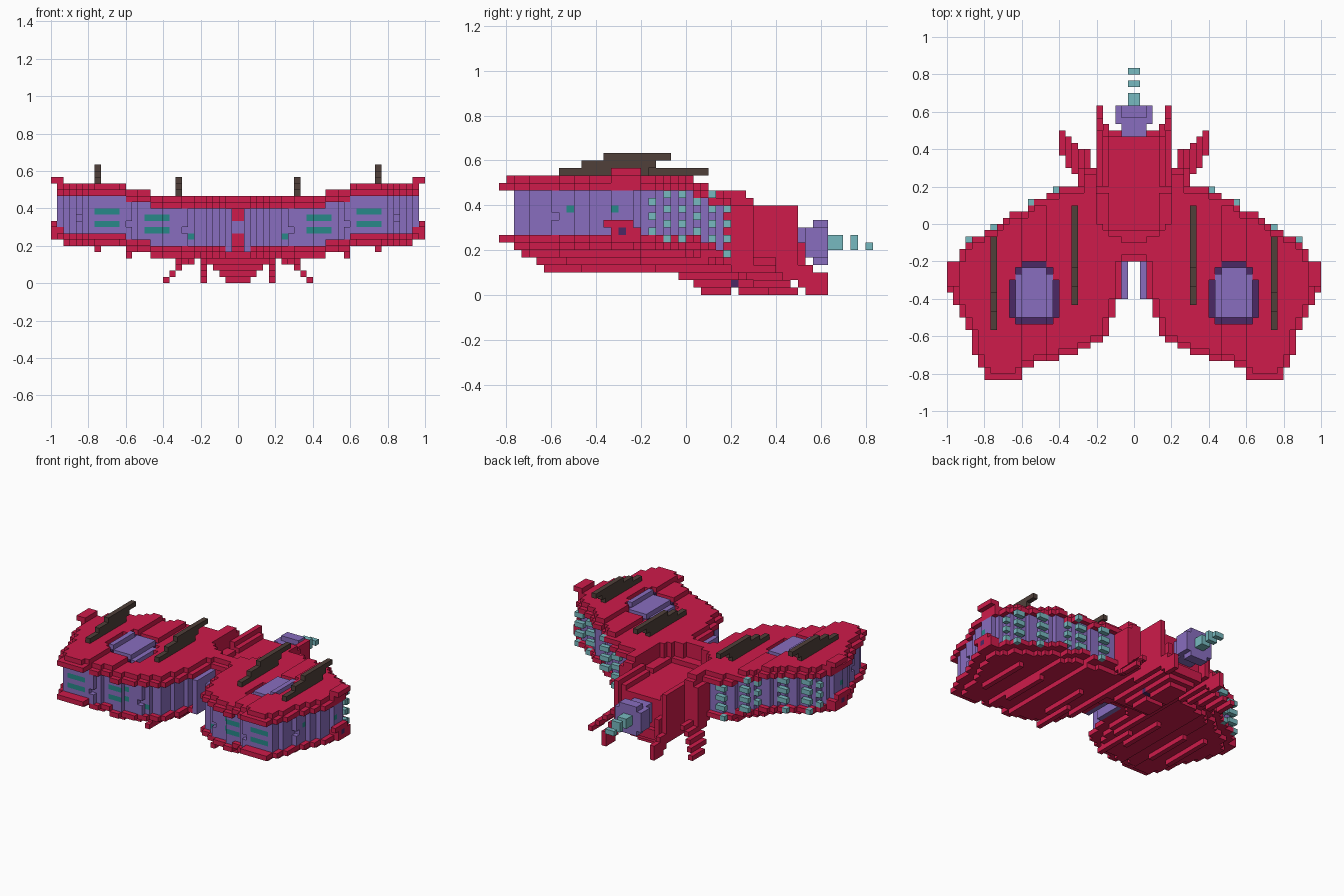
import bpy, bmesh

if "Cube" in bpy.data.objects:
    bpy.data.objects.remove(bpy.data.objects["Cube"])

U = 1 / 30  # block size


def material(name, r, g, b):
    m = bpy.data.materials.new(name)
    m.use_nodes = True
    m.diffuse_color = (r, g, b, 1)
    bsdf = next(n for n in m.node_tree.nodes if n.type == 'BSDF_PRINCIPLED')
    bsdf.inputs["Base Color"].default_value = (r, g, b, 1)
    bsdf.inputs["Roughness"].default_value = 0.8
    return m


RED = material("crimson", 0.62, 0.011, 0.069)
PURPLE = material("violet", 0.25, 0.155, 0.52)
DARK = material("dark violet", 0.069, 0.022, 0.13)
TEAL = material("pale teal", 0.185, 0.49, 0.525)
GLASS = material("deep teal", 0.02, 0.25, 0.25)
BROWN = material("dark brown", 0.08, 0.051, 0.042)

SIDES = {
    (1, 0, 0): ((1, 0, 0), (1, 1, 0), (1, 1, 1), (1, 0, 1)),
    (-1, 0, 0): ((0, 0, 0), (0, 0, 1), (0, 1, 1), (0, 1, 0)),
    (0, 1, 0): ((0, 1, 0), (0, 1, 1), (1, 1, 1), (1, 1, 0)),
    (0, -1, 0): ((0, 0, 0), (1, 0, 0), (1, 0, 1), (0, 0, 1)),
    (0, 0, 1): ((0, 0, 1), (1, 0, 1), (1, 1, 1), (0, 1, 1)),
    (0, 0, -1): ((0, 0, 0), (0, 1, 0), (1, 1, 0), (1, 0, 0)),
}


def blocks(name, half, mats, rule=lambda c, d: 0):
    """Mirror a set of block cells and skin only its exposed sides."""
    cells = half | {(-1 - i, j, k) for i, j, k in half}
    bm, verts = bmesh.new(), {}
    for c in sorted(cells):
        for d, corners in SIDES.items():
            if tuple(a + b for a, b in zip(c, d)) in cells:
                continue
            loop = []
            for q in corners:
                p = tuple(a + b for a, b in zip(c, q))
                if p not in verts:
                    verts[p] = bm.verts.new([v * U for v in p])
                loop.append(verts[p])
            bm.faces.new(loop).material_index = rule(c, d)
    mesh = bpy.data.meshes.new(name)
    bm.to_mesh(mesh)
    bm.free()
    for m in mats:
        mesh.materials.append(m)
    ob = bpy.data.objects.new(name, mesh)
    bpy.context.collection.objects.link(ob)


def box(x0, x1, y0, y1, z0, z1):
    return {(i, j, k) for i in range(x0, x1) for j in range(y0, y1) for k in range(z0, z1)}


def inset(area, n):
    """Shrink a plan area by n blocks; the centre line is not an edge."""
    for _ in range(n):
        area = {(i, j) for i, j in area if all(
            (max(a, 0), b) in area for a, b in ((i + 1, j), (i - 1, j), (i, j + 1), (i, j - 1)))}
    return area


def rise(i):
    """Wings climb in two steps towards the tips."""
    return 2 if i >= 18 else 1 if i >= 14 else 0


def layer(area, z0, z1):
    return {(i, j, k + rise(i)) for i, j in area for k in range(z0, z1)}


# Wing plan: inner and outer edge of each row from back to front
INNER = [0] * 12 + [2] * 6 + [3, 3, 3, 4, 4, 4, 5, 7, 9, 12, 16, 18, 18]
OUTER = [12, 14, 16, 17, 20, 21, 22, 24, 26, 27, 28, 28, 30, 30, 30, 30, 29, 29, 29,
         28, 28, 27, 27, 26, 26, 26, 26, 25, 25, 24, 24]
plan = {(i, 5 - r) for r, (a, b) in enumerate(zip(INNER, OUTER)) for i in range(a, b)}

# Stepped valley between the wings, open to the rear
valley = {(i, j) for j, w in zip(range(5, -4, -1), (6, 6, 6, 6, 6, 6, 5, 4, 2)) for i in range(w)}
valley_cut = {(i, j, k) for i, j in valley for k in range(11, 14)}
valley_cut |= {(i, j, 10) for i, j in valley if i < 4 and j > -2}

# Skylights set into the roof
frame_area = {(i, j) for i in range(12, 20) for j in range(-16, -6)}
frame_area -= {(i, j) for i in (12, 19) for j in (-16, -7, -8, -9)} | {(13, -7), (18, -7)}
glass_area = {(i, j) for i in range(13, 19) for j in range(-15, -7)} - {(13, -8), (18, -8)}
blocks("skylight_frames", layer(frame_area, 12, 13), [DARK])
blocks("skylights", layer(glass_area, 13, 14), [PURPLE])

# Roof with an overhanging eave and raised tips
roof_plan = {(i, j) for i, j in plan if i < 29}
roof = layer(roof_plan - frame_area, 12, 13) | layer(inset(plan, 1) - frame_area, 13, 14)
roof |= box(28, 30, -10, -6, 16, 17) | box(28, 29, -10, -6, 15, 16)
roof -= valley_cut
blocks("wing_roof", roof, [RED])

# Floor, lower tips with a dark port, and keel ridges
floor = layer(plan, 5, 6) | layer(inset(plan, 2), 4, 5)
floor |= box(28, 30, -10, -6, 8, 9) | box(29, 30, -11, -7, 9, 10)
for x, y0, y1, z in ((22, -17, -6, 5), (17, -16, -6, 4), (9, -14, -4, 3), (7, -19, -10, 3),
                     (5, -12, -1, 3)):
    floor |= box(x, x + 1, y0, y1, z, z + 1)
tip_port = (29, -9, 8)
blocks("wing_floor", floor - {tip_port}, [RED])
blocks("tip_ports", {tip_port}, [DARK])

# Walls with windows chosen by position
wall_area = {(i, j) for i, j in inset(plan, 1) if j > -24}
walls = layer(wall_area, 6, 12) | box(1, 2, -12, -6, 5, 12)
for i in (8, 17, 25):  # pilasters on the front
    j = min(b for a, b in wall_area if a == i) - 1
    walls |= layer({(i, j)}, 6, 12) - layer({(i, j)}, 8, 9)
walls -= valley_cut


def wall_rule(c, d):
    i, j, k = c
    i = i if i >= 0 else -1 - i
    if d[1] == -1 and j < -12:
        if (19 <= i < 23 and k in (9, 11)) or (11 <= i < 15 and k in (8, 10)):
            return 1
    if i == 7 and k == 7 and d[1] == -1:
        return 1
    if d[0] and i > 24 and j in (-16, -10) and k == 11:
        return 1
    return 2 if (i < 7 and j > -5) or (i < 2 and j > -7 and k not in (8, 9)) else 0


blocks("wing_walls", walls, [PURPLE, GLASS, RED], wall_rule)

# Zigzag ladders on the rear walls
ladders = set()
for i, j in ((26, -3), (22, -1), (16, 3), (12, 5)):
    for k in range(5 + rise(i), 13 + rise(i)):
        if k % 2:
            ladders |= box(i - 1, i + 1, j, j + 1, k, k + 1)
        else:
            ladders |= box(i, i + 2, j - 2, j - 1, k, k + 1)
blocks("rear_ladders", ladders - roof - floor - walls, [TEAL])

# Sheared roof fins: x, height, start and end of the top layer
fins = set()
for x, z, y, top_end in ((22, 16, -17, -2), (9, 14, -13, 3)):
    fins |= box(x, x + 1, y, y + 12, z, z + 1) | box(x, x + 1, y + 3, y + 13, z + 1, z + 2)
    fins |= box(x, x + 1, y + 6, top_end, z + 2, z + 3)
blocks("roof_fins", fins, [BROWN])

# Central hull: trough between side walls, over a tapering keel with a dark slot
hull = box(0, 6, 4, 14, 4, 10) | box(4, 5, 6, 14, 10, 11) | box(5, 6, 6, 15, 4, 12)
hull |= box(4, 5, 14, 16, 3, 7) | box(5, 6, 14, 17, 3, 4)
for z, w, y0, y1 in ((0, 2, 2, 13), (1, 3, 1, 14), (2, 4, -1, 15), (3, 6, -2, 15)):
    hull |= box(0, w, y0, y1, z, z + 1)
slot = box(0, 3, 6, 7, 1, 2)
blocks("central_hull", hull - slot - box(0, 2, 6, 7, 0, 1), [RED])
blocks("keel_slot", slot, [DARK])

# Tall buttresses beside the hull
buttresses = box(6, 8, 5, 8, 4, 14) | box(6, 8, 8, 9, 4, 13) | box(8, 9, 5, 9, 4, 12)
blocks("buttresses", buttresses, [RED])

# Rear prongs and splayed claws
prongs = box(5, 6, 7, 19, 2, 3) | box(5, 6, 15, 19, 1, 2) | box(5, 6, 16, 19, 0, 1)
for x, y0, y1, z in ((6, 4, 9, 4), (7, 4, 12, 4), (8, 6, 12, 3), (9, 8, 13, 2),
                     (10, 9, 14, 1), (11, 11, 15, 0)):
    prongs |= box(x, x + 1, y0, y1, z, z + 1)
blocks("rear_prongs", prongs, [RED])

# Engine and segmented barrel
engine = box(0, 2, 14, 16, 5, 9) | box(0, 3, 16, 19, 5, 9) | box(0, 2, 17, 19, 4, 10)
blocks("engine", engine, [PURPLE])
barrel = box(0, 1, 19, 21, 6, 8) | box(0, 1, 22, 23, 6, 8) | box(0, 1, 24, 25, 6, 7)
blocks("barrel", barrel, [TEAL])
